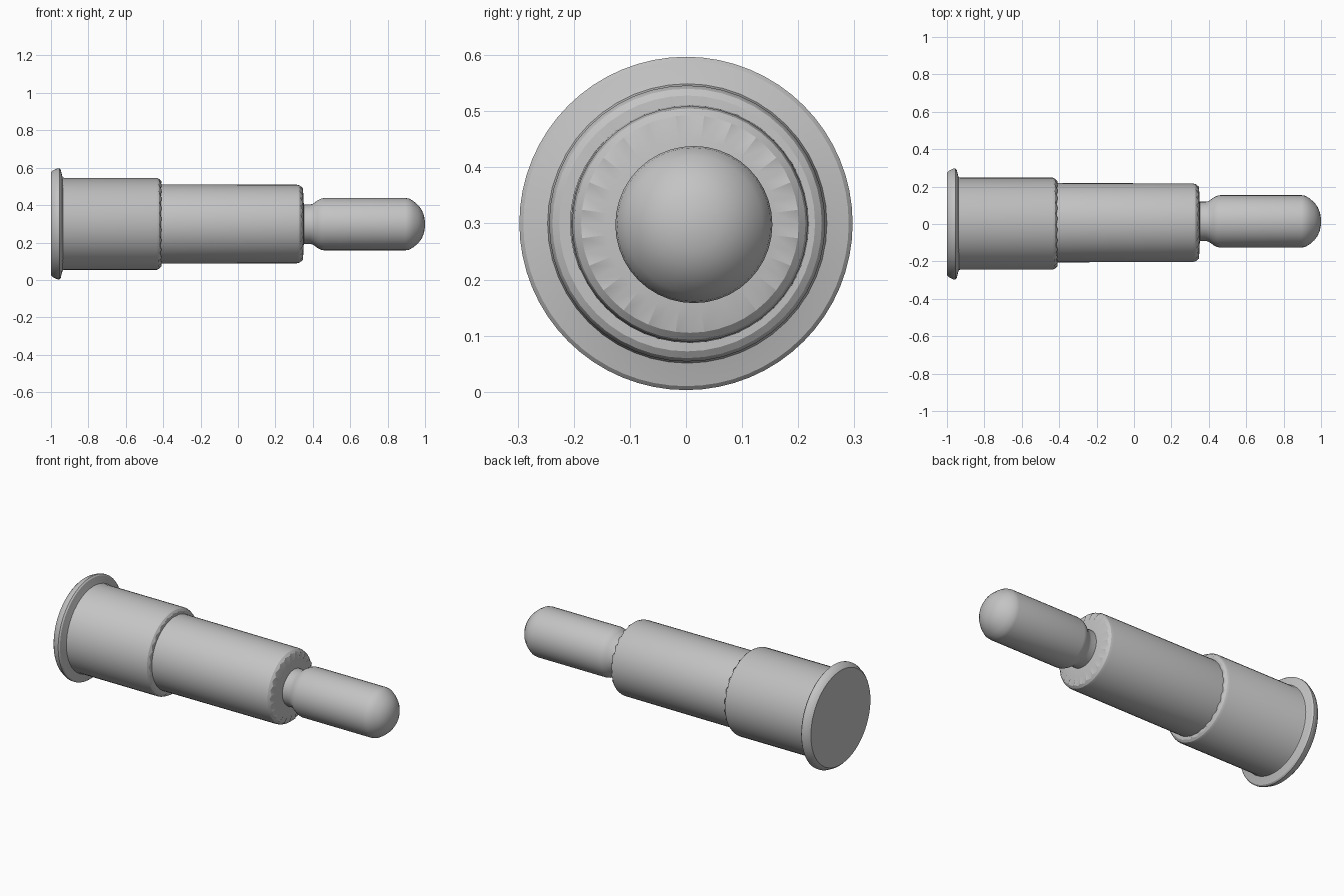
import bpy, bmesh, math

if "Cube" in bpy.data.objects:
    bpy.data.objects.remove(bpy.data.objects["Cube"])

metal = bpy.data.materials.new("grey metal")
metal.diffuse_color = (0.55, 0.55, 0.55, 1)
metal.use_nodes = True
metal.node_tree.nodes["Principled BSDF"].inputs["Base Color"].default_value = metal.diffuse_color


def lathe(name, profile, sides, cy, cz, cap_start=False, cap_end=False,
          scallop=()):
    """Revolve (x, radius) points about the x axis; rings listed in scallop
    get every other vertex shifted along x for a crimped edge."""
    bm = bmesh.new()
    rings = []
    for i, (x, r) in enumerate(profile):
        ring = []
        for k in range(sides):
            a = 2 * math.pi * k / sides
            dx = (0.006 if k % 2 else -0.006) if i in scallop else 0
            ring.append(bm.verts.new((x + dx, cy + r * math.cos(a),
                                      cz + r * math.sin(a))))
        rings.append(ring)
    for a, b in zip(rings, rings[1:]):
        for k in range(sides):
            n = (k + 1) % sides
            bm.faces.new((a[k], a[n], b[n], b[k]))
    if cap_start:
        bm.faces.new(rings[0][::-1])
    if cap_end:
        bm.faces.new(rings[-1])
    bmesh.ops.recalc_face_normals(bm, faces=bm.faces)
    # Open tubes: make sure the walls face outward
    wall = bm.faces[:][sides]
    c = wall.calc_center_median()
    if wall.normal.y * (c.y - cy) + wall.normal.z * (c.z - cz) < 0:
        bmesh.ops.reverse_faces(bm, faces=bm.faces)
    mesh = bpy.data.meshes.new(name)
    bm.to_mesh(mesh)
    bm.free()
    mesh.materials.append(metal)
    obj = bpy.data.objects.new(name, mesh)
    bpy.context.collection.objects.link(obj)
    bpy.context.view_layer.objects.active = obj
    obj.select_set(True)
    bpy.ops.object.shade_smooth_by_angle(angle=math.radians(30))
    obj.select_set(False)
    return obj


# Base flange with rounded rim and flat back
lathe("base_flange",
      [(-1.0, 0.275), (-0.99, 0.285), (-0.965, 0.297), (-0.955, 0.297),
       (-0.948, 0.29), (-0.942, 0.265), (-0.936, 0.244)],
      64, 0, 0.3, cap_start=True)

# Wide rear barrel with rolled front edge
lathe("rear_barrel",
      [(-0.945, 0.252), (-0.93, 0.246), (-0.435, 0.246), (-0.422, 0.24),
       (-0.414, 0.228), (-0.413, 0.208)],
      48, 0.002, 0.3, scallop=(4,))

# Narrower front barrel with crimped front edge and ring face
lathe("front_barrel",
      [(-0.42, 0.212), (0.315, 0.21), (0.33, 0.206),
       (0.341, 0.194), (0.35, 0.15), (0.352, 0.10)],
      48, 0.007, 0.299, scallop=(3,))

# Sliding plunger: thin neck, shaft and rounded tip
lathe("plunger",
      [(0.345, 0.105), (0.385, 0.105), (0.40, 0.109), (0.425, 0.127),
       (0.445, 0.137), (0.46, 0.14), (0.895, 0.14), (0.915, 0.137),
       (0.94, 0.122), (0.965, 0.10), (0.983, 0.075), (0.994, 0.048),
       (1.0, 0.015)],
      40, 0.014, 0.298, cap_end=True)
